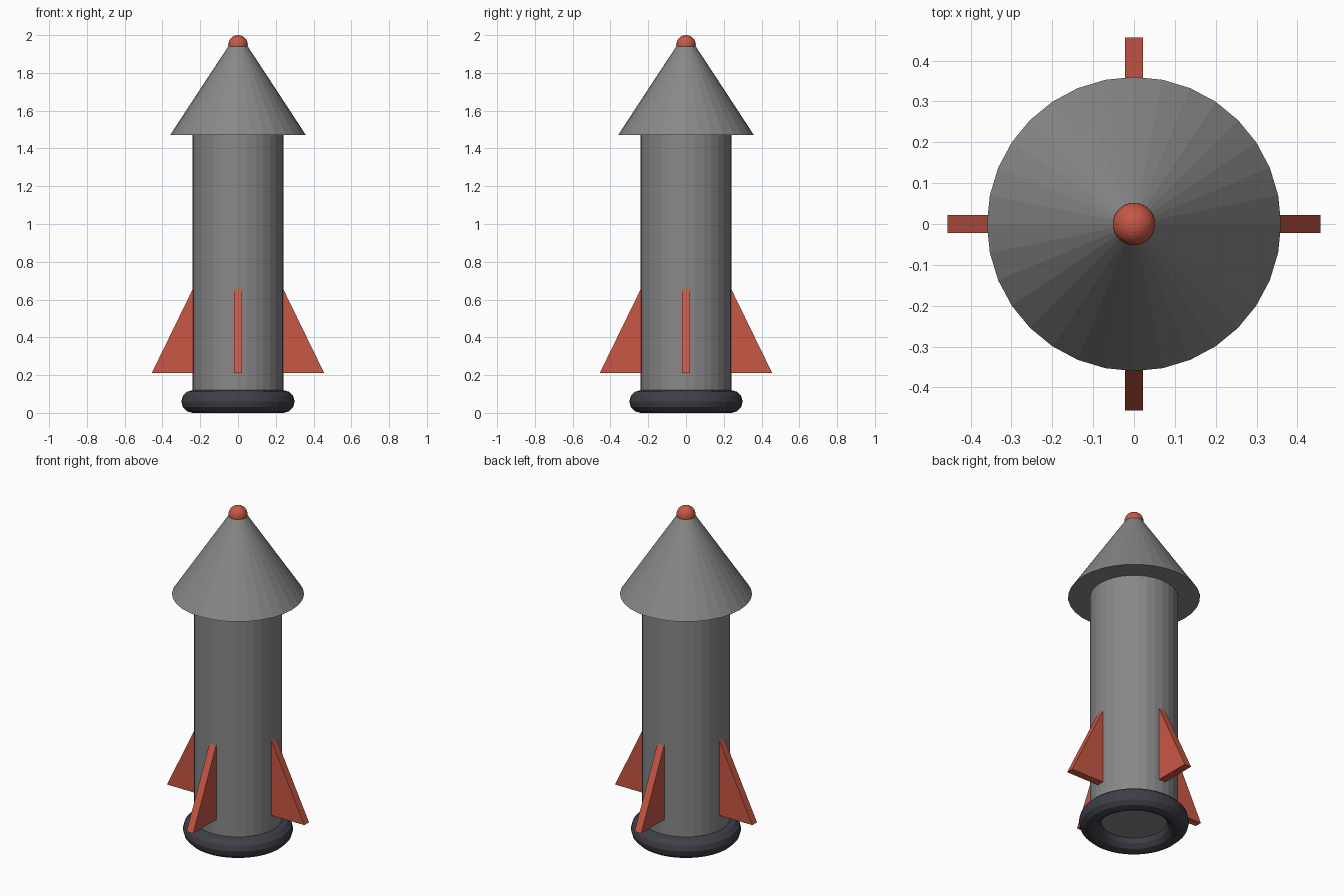
import bpy, bmesh, math
from mathutils import Matrix

if "Cube" in bpy.data.objects:
    bpy.data.objects.remove(bpy.data.objects["Cube"])


def material(name, rgb):
    m = bpy.data.materials.new(name)
    m.diffuse_color = (*rgb, 1)
    m.use_nodes = True
    m.node_tree.nodes["Principled BSDF"].inputs["Base Color"].default_value = m.diffuse_color
    return m


GREY = material("grey metal", (0.25, 0.245, 0.245))
RED = material("red paint", (0.58, 0.095, 0.06))
DARK = material("dark rubber", (0.05, 0.05, 0.065))


def finish(name, mat):
    ob = bpy.context.object
    ob.name = name
    ob.data.materials.append(mat)
    return ob


# Body tube
bpy.ops.mesh.primitive_cylinder_add(vertices=32, radius=0.24, depth=1.41,
                                    location=(0, 0, 0.765))
finish("body", GREY)

# Nose cone, overhanging the body
bpy.ops.mesh.primitive_cone_add(vertices=32, radius1=0.36, radius2=0.045,
                                depth=0.48, location=(0, 0, 1.71))
finish("nose_cone", GREY)

# Round tip
bpy.ops.mesh.primitive_uv_sphere_add(segments=32, ring_count=16, radius=0.052,
                                     location=(0, 0, 1.948))
finish("nose_tip", RED)

# Base ring
bpy.ops.mesh.primitive_torus_add(major_radius=0.24, minor_radius=0.06,
                                 major_segments=48, minor_segments=12,
                                 location=(0, 0, 0.06))
finish("base_ring", DARK)


# Four triangular fins: profile in the radial plane, extruded to thickness
def fin(index):
    t = 0.022
    profile = [(0.23, 0.21), (0.457, 0.21), (0.23, 0.675)]
    bm = bmesh.new()
    face = bm.faces.new([bm.verts.new((r, -t, z)) for r, z in profile])
    ext = bmesh.ops.extrude_face_region(bm, geom=[face])
    verts = [g for g in ext["geom"] if isinstance(g, bmesh.types.BMVert)]
    bmesh.ops.translate(bm, verts=verts, vec=(0, 2 * t, 0))
    bmesh.ops.recalc_face_normals(bm, faces=bm.faces)
    bm.transform(Matrix.Rotation(index * math.pi / 2, 4, 'Z'))
    me = bpy.data.meshes.new(f"fin_{index + 1}")
    bm.to_mesh(me)
    bm.free()
    me.materials.append(RED)
    bpy.context.collection.objects.link(bpy.data.objects.new(me.name, me))


for i in range(4):
    fin(i)
